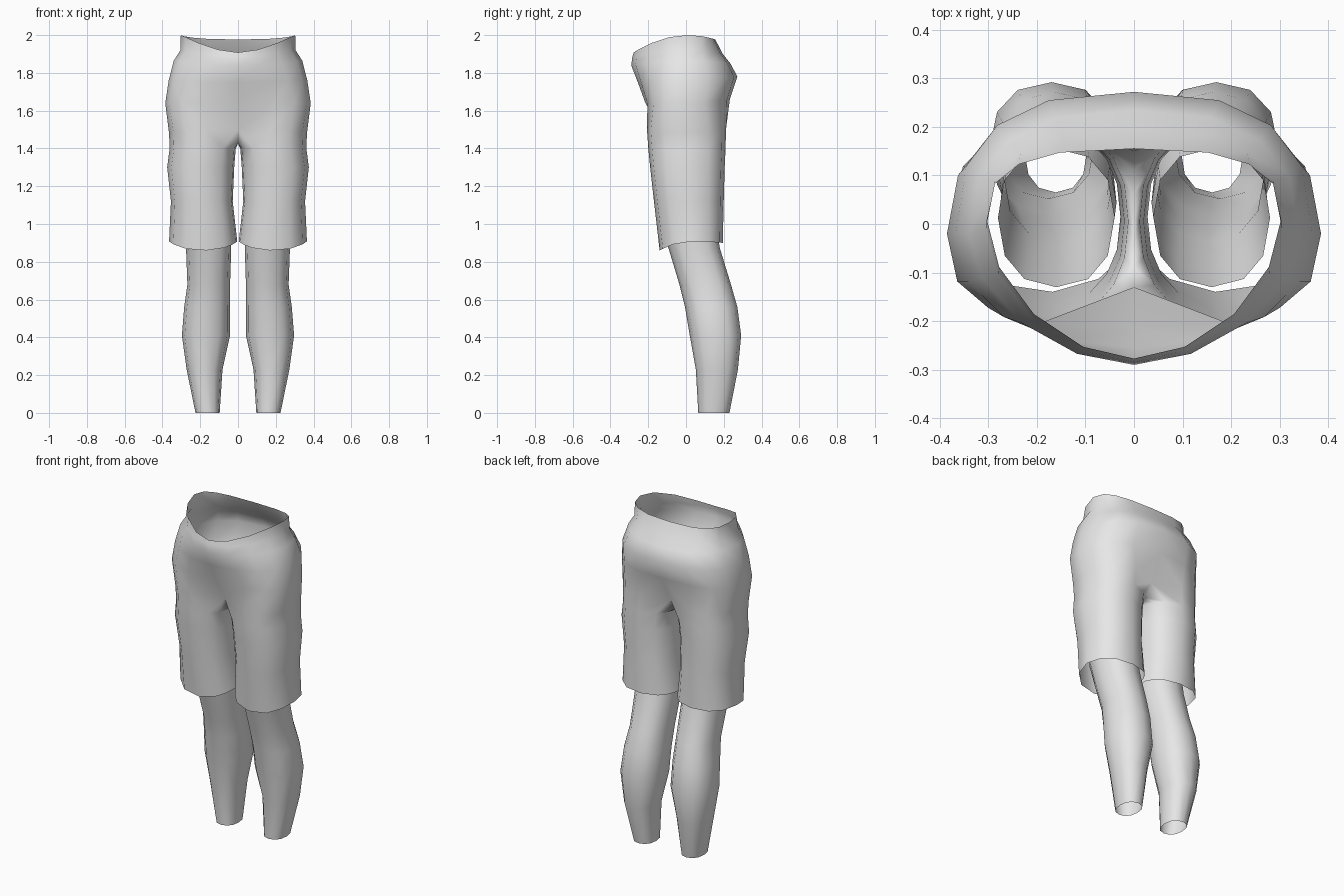
import bpy, bmesh, math

if "Cube" in bpy.data.objects:
    bpy.data.objects.remove(bpy.data.objects["Cube"])


def ring(angles, xin, xout, yf, ym, yb, zf, zs, zb, nf=2.3, nb=2.3):
    """Superellipse loop; height blends between front, side and back values."""
    pts = []
    cx, rx = (xin + xout) / 2, (xout - xin) / 2
    for a in angles:
        c, s = math.cos(math.radians(a)), math.sin(math.radians(a))
        n, ye, ze = (nf, yf, zf) if s < 0 else (nb, yb, zb)
        x = cx + rx * math.copysign(abs(c) ** (2 / n), c)
        k = abs(s) ** (2 / n)
        pts.append((x, ym + (ye - ym) * k, zs + (ze - zs) * k * k))
    return pts


def bridge(bm, a, b, closed):
    for i in range(len(a) if closed else len(a) - 1):
        j = (i + 1) % len(a)
        bm.faces.new((a[i], a[j], b[j], b[i]))


def finish(bm, name, mat):
    bmesh.ops.recalc_face_normals(bm, faces=bm.faces)
    mesh = bpy.data.meshes.new(name)
    bm.to_mesh(mesh)
    bm.free()
    mesh.materials.append(mat)
    for p in mesh.polygons:
        p.use_smooth = True
    ob = bpy.data.objects.new(name, mesh)
    bpy.context.collection.objects.link(ob)
    mod = ob.modifiers.new("mirror", 'MIRROR')
    mod.use_clip = True
    mod.merge_threshold = 0.001
    return ob


grey = bpy.data.materials.new("light grey")
grey.diffuse_color = (0.8, 0.8, 0.8, 1)
grey.use_nodes = True
grey.node_tree.nodes["Principled BSDF"].inputs["Base Color"].default_value = grey.diffuse_color

# Shorts: one leg tube, rising into half of the hips
bm = bmesh.new()
outer = [-125 + 31.25 * i for i in range(9)]
inner = [125 + 110 * i / 6 for i in range(1, 6)]
leg_rows = [  # xin, xout, yf, ym, yb, zf, zs, zb
    (0.004, 0.365, -0.14, 0.03, 0.195, 0.86, 0.908, 0.90),
    (0.028, 0.355, -0.17, 0.015, 0.20, 1.12, 1.12, 1.12),
    (0.020, 0.375, -0.19, 0.005, 0.205, 1.30, 1.30, 1.30),
    (0.012, 0.362, -0.20, 0.005, 0.21, 1.40, 1.40, 1.40),
]
loops = [[bm.verts.new(p) for p in ring(outer + inner, *r)] for r in leg_rows]

# Crotch row: inner side lies on the centre line
top = ring(outer + inner, 0.0, 0.365, -0.207, 0.0, 0.212, 1.50, 1.48, 1.50)
top[0], top[8] = (0, -0.13, 1.50), (0, 0.15, 1.50)
for i in range(5):
    top[9 + i] = (0, 0.11 - 0.05 * i, 1.425)
loops.append([bm.verts.new(p) for p in top])
for a, b in zip(loops, loops[1:]):
    bridge(bm, a, b, True)

# Hips and waistband
half = [-90 + 22.5 * i for i in range(9)]
hip_rows = [  # half width, yf, ym, yb, zf, zs, zb, front and back roundness
    (0.385, -0.215, -0.02, 0.232, 1.64, 1.64, 1.66, 2.8, 2.6),
    (0.367, -0.255, -0.02, 0.272, 1.75, 1.76, 1.78, 2.2, 2.6),
    (0.340, -0.290, -0.02, 0.235, 1.84, 1.865, 1.85, 1.8, 2.5),
    (0.305, -0.284, -0.01, 0.195, 1.885, 1.92, 1.90, 1.8, 2.6),
    (0.303, -0.277, 0.01, 0.155, 1.908, 2.0, 1.977, 1.8, 2.8),
]
prev = loops[-1][:9]
for w, *rest in hip_rows:
    pts = ring(half, -w, w, *rest)
    pts[0], pts[8] = (0, *pts[0][1:]), (0, *pts[8][1:])
    row = [bm.verts.new(p) for p in pts]
    bridge(bm, prev, row, False)
    prev = row
finish(bm, "shorts", grey)

# Lower legs: open tubes from inside the hem to the ankle
bm = bmesh.new()
shin_rows = [  # xin, xout, yf, yb, z
    (0.097, 0.225, 0.065, 0.230, 0.0),
    (0.082, 0.272, 0.052, 0.275, 0.23),
    (0.042, 0.297, 0.020, 0.292, 0.41),
    (0.042, 0.285, -0.005, 0.272, 0.56),
    (0.042, 0.268, -0.035, 0.238, 0.68),
    (0.036, 0.275, -0.092, 0.180, 0.87),
    (0.040, 0.280, -0.130, 0.155, 1.00),
]
around = [30 * i for i in range(12)]
prev = None
for xi, xo, yf, yb, z in shin_rows:
    pts = ring(around, xi, xo, yf, (yf + yb) / 2, yb, z, z, z)
    row = [bm.verts.new(p) for p in pts]
    if prev:
        bridge(bm, prev, row, True)
    prev = row
finish(bm, "lower_legs", grey)
